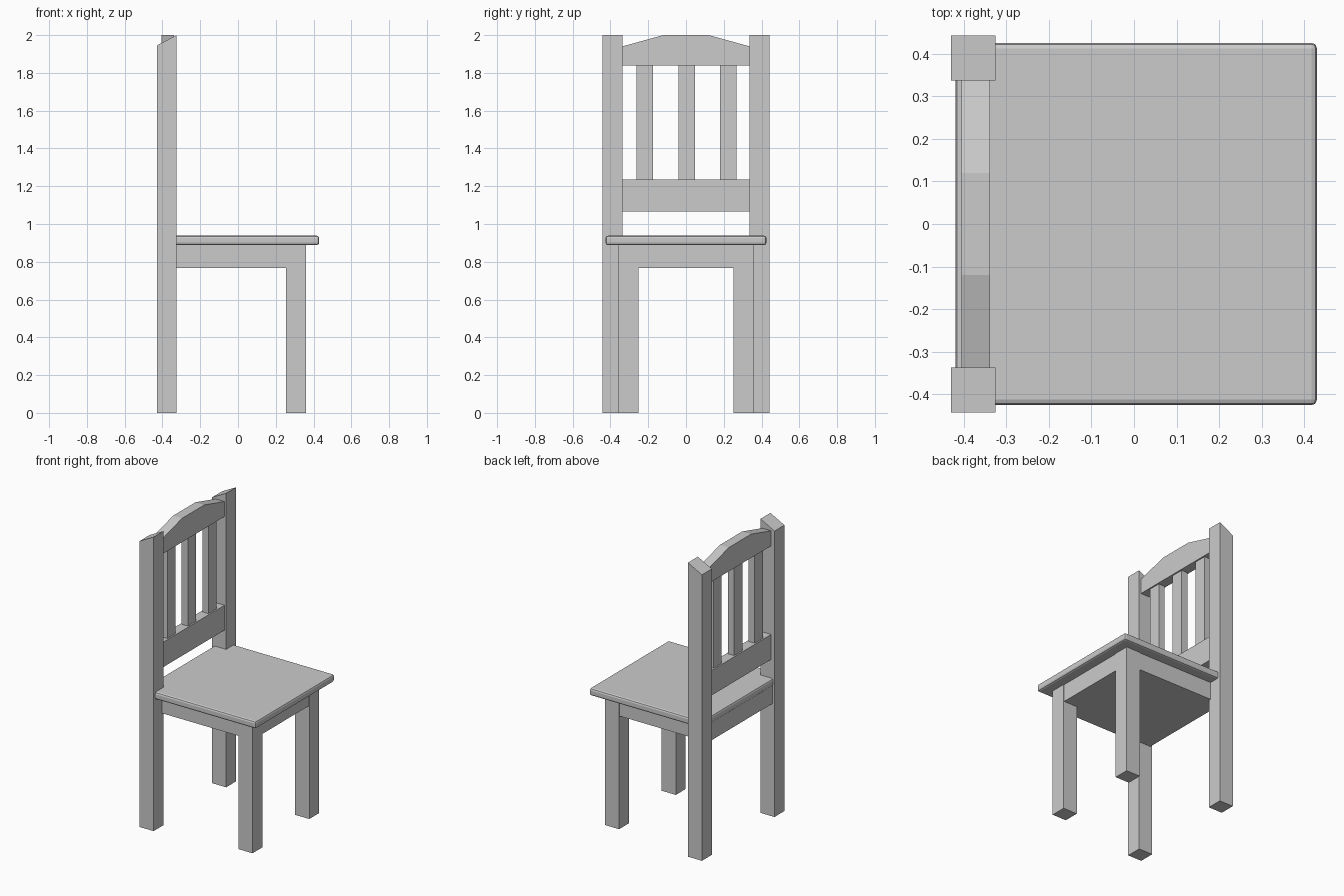
import bpy, bmesh

if "Cube" in bpy.data.objects:
    bpy.data.objects.remove(bpy.data.objects["Cube"])


def prism(name, profile, axis, lo, hi):
    """Extrude a 2D profile along axis 'x' (profile is y,z) or 'y' (profile is x,z)."""
    bm = bmesh.new()

    def place(p, d):
        return (d, p[0], p[1]) if axis == 'x' else (p[0], d, p[1])

    face = bm.faces.new([bm.verts.new(place(p, lo)) for p in profile])
    ext = bmesh.ops.extrude_face_region(bm, geom=[face])
    move = [0, 0, 0]
    move['xy'.index(axis)] = hi - lo
    bmesh.ops.translate(bm, vec=move,
                        verts=[v for v in ext['geom'] if isinstance(v, bmesh.types.BMVert)])
    bmesh.ops.recalc_face_normals(bm, faces=bm.faces[:])
    mesh = bpy.data.meshes.new(name)
    bm.to_mesh(mesh)
    bm.free()
    ob = bpy.data.objects.new(name, mesh)
    bpy.context.collection.objects.link(ob)
    return ob


def box(name, x, y, z):
    return prism(name, [(x[0], z[0]), (x[1], z[0]), (x[1], z[1]), (x[0], z[1])],
                 'y', y[0], y[1])


# Seat board with softened edges
seat = box("seat", (-0.42, 0.43), (-0.426, 0.426), (0.888, 0.938))
bevel = seat.modifiers.new("edge", 'BEVEL')
bevel.width = 0.013
bevel.segments = 2

# Apron block under the seat, running between the legs
box("apron", (-0.415, 0.356), (-0.354, 0.354), (0.768, 0.89))

for side, s in (("right", -1), ("left", 1)):
    # Front legs
    box(f"front_leg_{side}", (0.253, 0.36), sorted((s * 0.252, s * 0.358)), (0, 0.89))
    # Tall back posts with slanted tops
    prism(f"back_post_{side}",
          [(-0.43, 0), (-0.325, 0), (-0.325, 2.0), (-0.43, 1.945)],
          'y', *sorted((s * 0.337, s * 0.443)))

# Backrest rails: arched on top, straight below
RAIL_X = (-0.405, -0.338)
prism("top_rail",
      [(-0.338, 1.838), (0.338, 1.838), (0.338, 1.94),
       (0.12, 2.0), (-0.12, 2.0), (-0.338, 1.94)], 'x', *RAIL_X)
box("lower_rail", RAIL_X, (-0.338, 0.338), (1.065, 1.235))

# Upright slats between the rails
for i in (-1, 0, 1):
    y = 0.003 + i * 0.221
    box(f"slat_{i + 2}", (-0.395, -0.348), (y - 0.044, y + 0.044), (1.23, 1.845))
